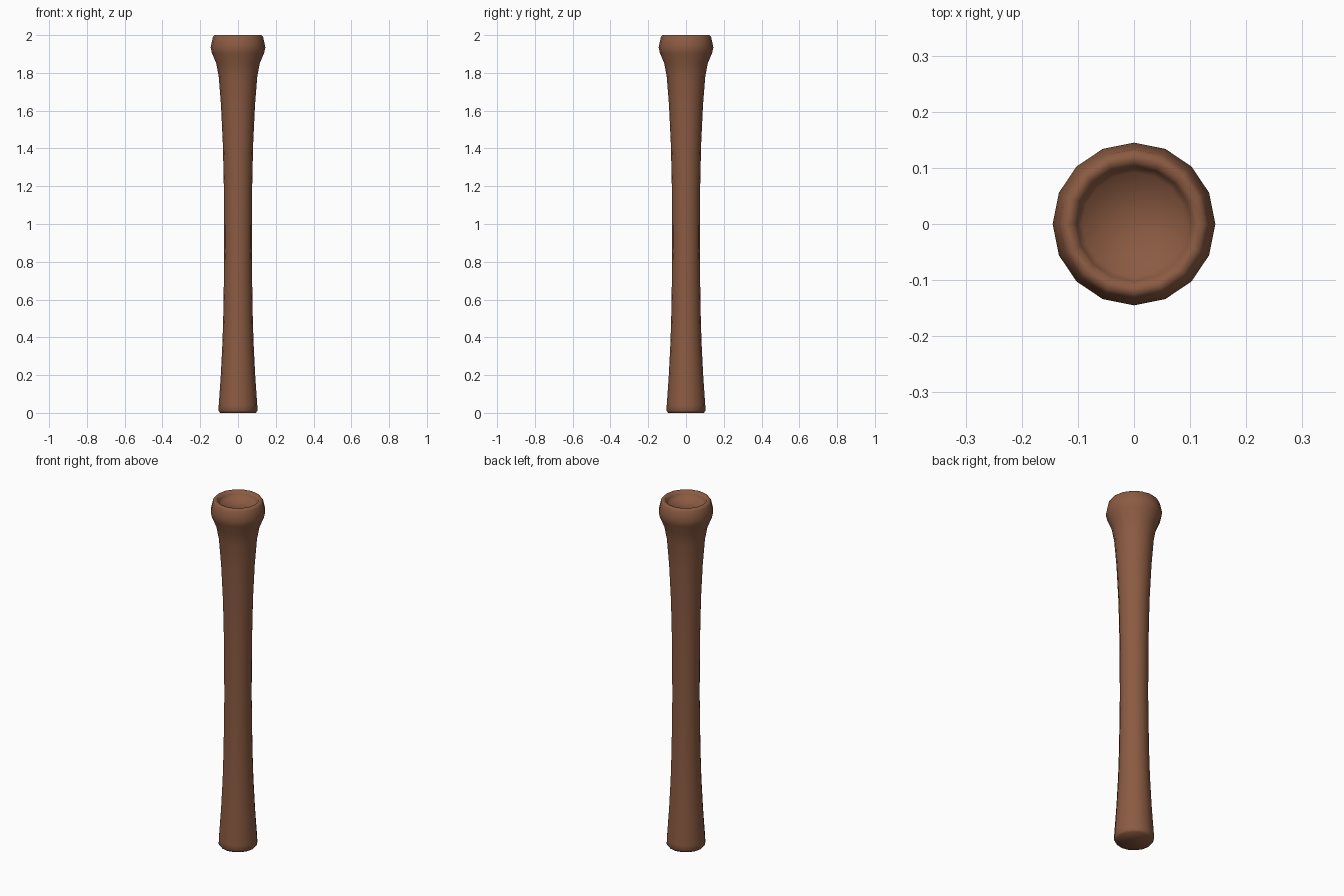
import bpy, bmesh, math

if "Cube" in bpy.data.objects:
    bpy.data.objects.remove(bpy.data.objects["Cube"])

SIDES = 16

# (radius, height) outline: base, waisted shaft, flared collar, rim, shallow dish
profile = [
    (0.095, 0.0), (0.103, 0.012), (0.102, 0.04), (0.091, 0.2), (0.082, 0.38),
    (0.077, 0.55), (0.073, 0.85), (0.074, 1.15), (0.080, 1.42), (0.090, 1.63),
    (0.102, 1.78), (0.115, 1.85), (0.138, 1.905), (0.145, 1.935),
    (0.133, 1.99), (0.125, 2.0), (0.111, 2.0), (0.102, 1.985), (0.092, 1.965),
]


def lathe(name, points, sides):
    bm = bmesh.new()
    rings = []
    for r, z in points:
        rings.append([bm.verts.new((r * math.cos(2 * math.pi * i / sides),
                                    r * math.sin(2 * math.pi * i / sides), z))
                      for i in range(sides)])
    for a, b in zip(rings, rings[1:]):
        for i in range(sides):
            j = (i + 1) % sides
            bm.faces.new((a[i], a[j], b[j], b[i]))
    # flat underside and dish floor
    bm.faces.new(list(reversed(rings[0])))
    centre = bm.verts.new((0, 0, points[-1][1] - 0.007))
    for i in range(sides):
        bm.faces.new((rings[-1][i], rings[-1][(i + 1) % sides], centre))
    mesh = bpy.data.meshes.new(name)
    bm.to_mesh(mesh)
    bm.free()
    obj = bpy.data.objects.new(name, mesh)
    bpy.context.collection.objects.link(obj)
    return obj


handle = lathe("wooden_handle", profile, SIDES)

# brown wood
wood = bpy.data.materials.new("brown_wood")
wood.diffuse_color = (0.26, 0.105, 0.055, 1)
wood.use_nodes = True
wood.node_tree.nodes["Principled BSDF"].inputs["Base Color"].default_value = wood.diffuse_color
handle.data.materials.append(wood)

bpy.context.view_layer.objects.active = handle
handle.select_set(True)
bpy.ops.object.shade_smooth_by_angle(angle=math.radians(60))
